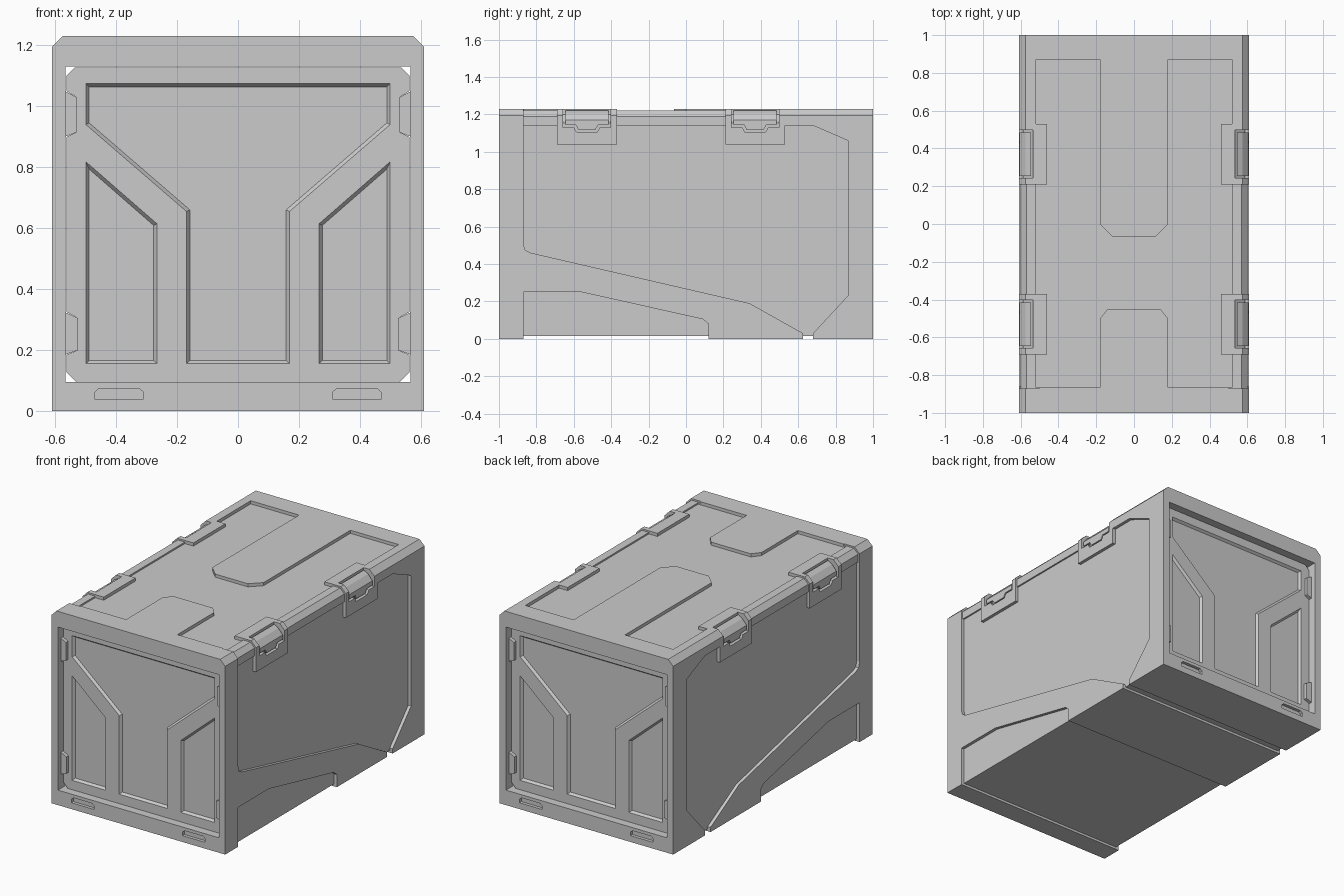
import bpy, bmesh
from mathutils import Vector

if "Cube" in bpy.data.objects:
    bpy.data.objects.remove(bpy.data.objects["Cube"])


def inset(pts, d):
    """Offset a closed polygon inwards by d with mitred corners."""
    n = len(pts)
    area = sum(pts[i][0] * pts[(i + 1) % n][1] - pts[(i + 1) % n][0] * pts[i][1] for i in range(n))
    s = 1 if area > 0 else -1
    out = []
    for i in range(n):
        p = Vector(pts[i])
        e1 = (p - Vector(pts[i - 1])).normalized()
        e2 = (Vector(pts[(i + 1) % n]) - p).normalized()
        n1, n2 = Vector((-e1.y, e1.x)) * s, Vector((-e2.y, e2.x)) * s
        out.append(p + (n1 + n2) * d / (1 + n1.dot(n2)))
    return out


def prism(name, pts, axis, a, b, taper=0.0):
    """Extrude a 2D polygon along an axis from a to b."""
    place = {'x': lambda p, h: (h, p[0], p[1]),
             'y': lambda p, h: (p[0], h, p[1]),
             'z': lambda p, h: (p[0], p[1], h)}[axis]
    bm = bmesh.new()
    end = inset(pts, taper) if taper else pts
    r1 = [bm.verts.new(place(p, a)) for p in pts]
    r2 = [bm.verts.new(place(p, b)) for p in end]
    bm.faces.new(r1)
    bm.faces.new(r2)
    for i in range(len(pts)):
        j = (i + 1) % len(pts)
        bm.faces.new((r1[i], r1[j], r2[j], r2[i]))
    bmesh.ops.recalc_face_normals(bm, faces=bm.faces)
    me = bpy.data.meshes.new(name)
    bm.to_mesh(me)
    bm.free()
    ob = bpy.data.objects.new(name, me)
    bpy.context.collection.objects.link(ob)
    return ob


def cut(ob, cutter):
    """Subtract the cutter, then discard it."""
    cutter.hide_render = True
    m = ob.modifiers.new("cut", 'BOOLEAN')
    m.operation, m.solver, m.object = 'DIFFERENCE', 'EXACT', cutter
    bpy.context.view_layer.objects.active = ob
    bpy.ops.object.modifier_apply(modifier=m.name)
    bpy.data.objects.remove(cutter)


def rect(x0, x1, y0, y1):
    return [(x0, y0), (x1, y0), (x1, y1), (x0, y1)]


def flip(pts, s):
    return [(x * s, y) for x, y in pts]


# Outer shell: a hollow tube with chamfered top corners
half = [(0.61, 0), (0.61, 1.195), (0.575, 1.23)]
shell = prism("crate_shell", half + flip(half, -1)[::-1], 'y', -1, 1)
cut(shell, prism("c", rect(-0.565, 0.565, 0.095, 1.13), 'y', -1.1, 1.1))

# Recess in the lid around two tongues
lid = [(0.52, -0.865), (0.52, 0.87), (0.18, 0.87), (0.18, 0.0), (0.115, -0.065)]
lid_front = [(0.14, -0.45), (0.18, -0.5), (0.18, -0.865)]
right = lid[1:]
# the recess is two side strips joined by the gap between the tongues
outline = lid + flip(lid, -1)[::-1] + flip(lid_front, -1)[::-1] + lid_front
cut(shell, prism("c", outline, 'z', 1.21, 1.3))

# Underside channels between the feet
for y0, y1 in ((-0.87, 0.12), (0.625, 0.68)):
    cut(shell, prism("c", rect(-0.7, 0.7, y0, y1), 'z', -0.1, 0.015))

side_panel = [(-0.87, 1.14), (-0.87, 0.51), (-0.86, 0.475), (-0.83, 0.46), (0.34, 0.19),
              (0.625, 0.03), (0.625, -0.05), (0.68, -0.05), (0.68, 0.03),
              (0.865, 0.23), (0.865, 1.06), (0.68, 1.14)]
low_panel = [(-0.87, -0.05), (-0.87, 0.25), (-0.56, 0.25), (0.09, 0.105), (0.12, 0.08), (0.12, -0.05)]
rail = [(0.6, 1.14), (0.6, 1.19), (0.57, 1.22), (0.5, 1.22), (0.5, 1.3), (0.7, 1.3), (0.7, 1.14)]
clamp_shape = [(0.61, 1.04), (0.61, 1.195), (0.575, 1.23), (0.46, 1.23),
               (0.46, 1.195), (0.57, 1.195), (0.58, 1.18), (0.58, 1.04)]
window = [(0.535, 1.3), (0.535, 1.2), (0.588, 1.155), (0.588, 1.13), (0.7, 1.13), (0.7, 1.3)]
latch_shape = [(0.545, 1.17), (0.58, 1.142), (0.605, 1.142), (0.605, 1.17), (0.575, 1.205), (0.545, 1.222)]

for s in (-1, 1):
    # Side panel recesses and lowered edge rail
    for pts in (side_panel, low_panel):
        cut(shell, prism("c", pts, 'x', s * 0.59, s * 0.7))
    cut(shell, prism("c", flip(rail, s), 'y', -0.87, 0.53))
    # Lid clamps with latches
    for yc in (-0.53, 0.37):
        clamp = prism("lid_clamp", flip(clamp_shape, s), 'y', yc - 0.16, yc + 0.16)
        tab = [(yc - 0.075, 1.14), (yc - 0.055, 1.105), (yc + 0.055, 1.105), (yc + 0.075, 1.14)]
        for ob in (shell, clamp):
            cut(ob, prism("c", flip(window, s), 'y', yc - 0.127, yc + 0.127))
            cut(ob, prism("c", tab, 'x', s * 0.588, s * 0.7))
        prism("latch", flip(latch_shape, s), 'y', yc - 0.115, yc + 0.115)
        prism("latch_tab", [(yc - 0.06, 1.145), (yc - 0.045, 1.117), (yc + 0.045, 1.117), (yc + 0.06, 1.145)],
              'x', s * 0.58, s * 0.605)

# End doors: outline with hinge notches, and sunken pockets
hinges = [[(0.568, 0.185), (0.525, 0.2), (0.525, 0.305), (0.568, 0.325)],
          [(0.568, 0.9), (0.53, 0.915), (0.53, 1.03), (0.568, 1.05)]]
door_half = [(0.53, 0.096)] + [(0.562, 0.128)] + \
    [(min(x, 0.562), z) for h in hinges for x, z in h] + [(0.562, 1.1), (0.535, 1.128)]
side_pocket = [(0.265, 0.155), (0.5, 0.155), (0.5, 0.82), (0.265, 0.615)]
top_half = [(0.17, 0.155), (0.17, 0.655), (0.5, 0.94), (0.5, 1.075)]
mid_pocket = top_half + flip(top_half, -1)[::-1]
slot = [(0.31, 0.04), (0.47, 0.04), (0.47, 0.062), (0.455, 0.075), (0.325, 0.075), (0.31, 0.062)]

for e, end in ((-1, "front"), (1, "back")):
    door = prism(end + "_door", door_half + flip(door_half, -1)[::-1], 'y', e * 0.95, e * 0.91)
    for pts in (side_pocket, flip(side_pocket, -1), mid_pocket):
        cut(door, prism("c", pts, 'y', e * 0.951, e * 0.935, 0.012))
    for s in (-1, 1):
        cut(shell, prism("c", flip(slot, s), 'y', e * 1.05, e * 0.98))
        for h in hinges:
            prism(end + "_hinge", flip(h, s), 'y', e * 0.97, e * 0.92)
